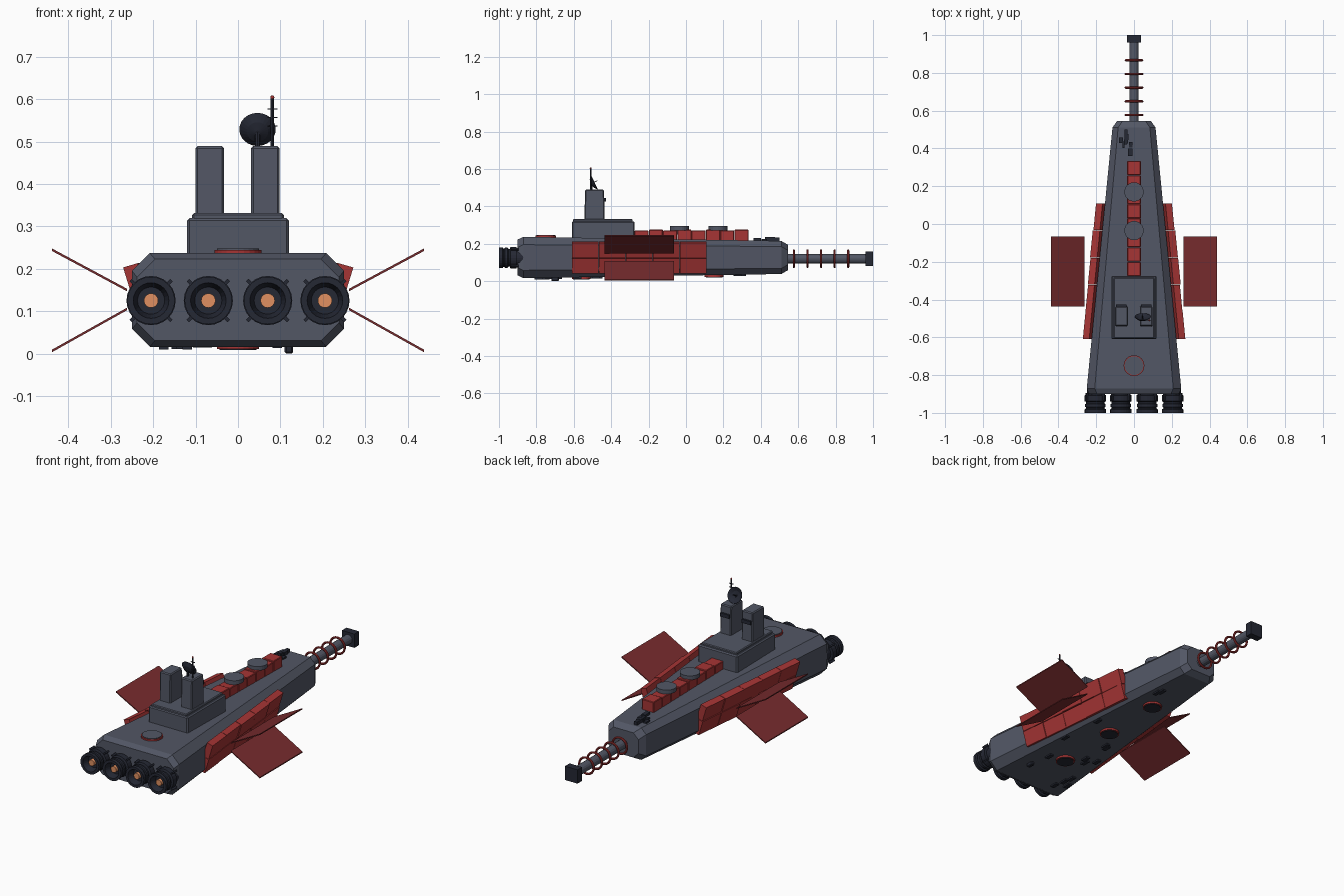
import bpy, bmesh, math, random
from math import pi, cos, sin
from mathutils import Matrix

if "Cube" in bpy.data.objects:
    bpy.data.objects.remove(bpy.data.objects["Cube"])
random.seed(4)

def material(name, rgb):
    m = bpy.data.materials.new(name)
    m.diffuse_color = (*rgb, 1)
    m.use_nodes = True
    m.node_tree.nodes["Principled BSDF"].inputs["Base Color"].default_value = m.diffuse_color
    return m

GREY = material("hull_grey", (0.085, 0.095, 0.13))
DARK = material("dark_steel", (0.018, 0.021, 0.034))
RED = material("armour_red", (0.38, 0.035, 0.035))
FIN = material("fin_red", (0.19, 0.025, 0.028))
GLOW = material("engine_glow", (0.75, 0.28, 0.12))

def add_object(name, bm, mat):
    bmesh.ops.recalc_face_normals(bm, faces=bm.faces)
    me = bpy.data.meshes.new(name)
    bm.to_mesh(me)
    bm.free()
    ob = bpy.data.objects.new(name, me)
    bpy.context.collection.objects.link(ob)
    me.materials.append(mat)
    return ob

def loft(bm, rings, caps=True):
    vs = [[bm.verts.new(p) for p in r] for r in rings]
    n = len(rings[0])
    for a, b in zip(vs, vs[1:]):
        for i in range(n):
            bm.faces.new((a[i], a[(i + 1) % n], b[(i + 1) % n], b[i]))
    if caps:
        bm.faces.new(vs[0])
        bm.faces.new(vs[-1])

def box(name, lo, hi, mat, bevel=0.0, taper=(1, 1)):
    rings = []
    cx, cy = (lo[0] + hi[0]) / 2, (lo[1] + hi[1]) / 2
    hx, hy = (hi[0] - lo[0]) / 2, (hi[1] - lo[1]) / 2
    for z, tx, ty in ((lo[2], 1, 1), (hi[2], *taper)):
        rings.append([(cx + sx * hx * tx, cy + sy * hy * ty, z)
                      for sx, sy in ((-1, -1), (1, -1), (1, 1), (-1, 1))])
    bm = bmesh.new()
    loft(bm, rings)
    ob = add_object(name, bm, mat)
    if bevel:
        mod = ob.modifiers.new("bevel", 'BEVEL')
        mod.width, mod.segments = bevel, 1
    return ob

def lathe(name, profile, mat, matrix, n=24):
    # profile of (radius, height) spun about local z
    bm = bmesh.new()
    loft(bm, [[(r * cos(2 * pi * i / n), r * sin(2 * pi * i / n), h) for i in range(n)]
              for r, h in profile])
    bm.transform(matrix)
    return add_object(name, bm, mat)

def disc(name, x, y, z0, z1, r, mat, n=24):
    return lathe(name, [(r, z0), (r, z1)], mat, Matrix.Translation((x, y, 0)), n)

def half_width(y):
    return 0.25 - 0.135 * (y + 0.87) / 1.37

# main hull: tapering chamfered octagon
def hull_ring(y, shrink=0.0):
    t = (y + 0.87) / 1.37
    w = half_width(y) - shrink
    lo, hi = 0.016 + 0.022 * t + shrink, 0.237 - 0.022 * t - shrink
    c = 0.042 - 0.012 * t
    return [(w, y, lo + c), (w, y, hi - c), (w - c, y, hi), (-w + c, y, hi),
            (-w, y, hi - c), (-w, y, lo + c), (-w + c, y, lo), (w - c, y, lo)]

bm = bmesh.new()
loft(bm, [hull_ring(-0.90, 0.015)] + [hull_ring(y) for y in (-0.87, -0.6, -0.3, 0, 0.25, 0.51)]
     + [hull_ring(0.545, 0.02)])
add_object("hull", bm, GREY)

# slanted side armour plates and crossed fins
ys = [-0.61 + 0.144 * i for i in range(6)]
for s, side in ((-1, "left"), (1, "right")):
    bm = bmesh.new()
    for a, b in zip(ys, ys[1:]):
        for k, (t0, t1) in enumerate(((0, 0.49), (0.51, 1))):
            out = random.uniform(-0.004, 0.002)
            rings = []
            for y in (a + 0.001, b - 0.001):
                w = half_width(y)
                rings.append([(s * (w + 0.05 * t + d), y, 0.04 + 0.163 * t + dz)
                              for t, d, dz in ((t0, out, 0), (t1, out, 0),
                                               (t1, -0.037, 0.01), (t0, -0.037, 0.01))])
            loft(bm, rings)
    add_object("side_armour_" + side, bm, RED)
    for z0, z1, lvl in ((0.15, 0.245, "upper"), (0.105, 0.006, "lower")):
        bm = bmesh.new()
        loft(bm, [[(s * 0.262, y, z0 - 0.003), (s * 0.439, y, z1 - 0.003),
                   (s * 0.439, y, z1 + 0.003), (s * 0.262, y, z0 + 0.003)]
                  for y in (-0.437, -0.065)])
        add_object(f"fin_{lvl}_{side}", bm, FIN)

# engines
for i, x in enumerate((-0.205, -0.07, 0.07, 0.205)):
    M = Matrix.Translation((x, 0, 0.125)) @ Matrix.Rotation(pi / 2, 4, 'X')
    lathe(f"engine_{i}", [(0.045, 0.87), (0.045, 0.905), (0.058, 0.907), (0.058, 0.938),
                          (0.048, 0.942), (0.048, 0.950), (0.054, 0.954), (0.054, 0.968),
                          (0.049, 0.971), (0.049, 0.977), (0.056, 0.981), (0.056, 1.0),
                          (0.042, 1.0), (0.032, 0.965), (0.018, 0.965)], DARK, M)
    lathe(f"engine_core_{i}", [(0.017, 0.955), (0.017, 0.985)], GLOW, M, 16)
    # mounting struts around each nozzle
    for k in range(4):
        bm = bmesh.new()
        bmesh.ops.create_cube(bm, size=1, matrix=M @ Matrix.Rotation(pi / 4 + k * pi / 2, 4, 'Z')
                              @ Matrix.Translation((0.061, 0, 0.915)) @ Matrix.Diagonal((0.014, 0.008, 0.04, 1)))
        add_object(f"engine_strut_{i}_{k}", bm, DARK)

# front barrel with coil rings and square muzzle
B = Matrix.Translation((0, 0, 0.12)) @ Matrix.Rotation(-pi / 2, 4, 'X')
lathe("barrel", [(0.025, 0.53), (0.025, 0.97)], GREY, B, 16)
box("muzzle", (-0.038, 0.96, 0.082), (0.038, 1.0, 0.158), DARK)
for i in range(5):
    bpy.ops.mesh.primitive_torus_add(location=(0, 0.577 + 0.0725 * i, 0.12), rotation=(pi / 2, 0, 0),
                                     major_radius=0.044, minor_radius=0.006,
                                     major_segments=24, minor_segments=8)
    ring = bpy.context.object
    ring.name = f"coil_ring_{i}"
    ring.data.materials.append(RED)

# superstructure and twin towers
box("bridge_base", (-0.12, -0.61, 0.22), (0.12, -0.275, 0.32), GREY, 0.006)
box("bridge_deck", (-0.108, -0.605, 0.31), (0.108, -0.285, 0.331), GREY, 0.004)
for x0, x1, side in ((-0.1, -0.033, "left"), (0.031, 0.098, "right")):
    box("tower_" + side, (x0, -0.543, 0.325), (x1, -0.435, 0.489), GREY, 0.005, (1, 0.94))
    box("tower_visor_" + side, (x0 + 0.006, -0.442, 0.425), (x1 - 0.006, -0.427, 0.445), DARK)

# dish and mast
D = Matrix.Translation((0.046, -0.497, 0.526)) @ Matrix.Rotation(-math.radians(65), 4, 'X')
lathe("dish", [(0.006, -0.014), (0.025, -0.008), (0.043, 0.006), (0.042, 0.008),
               (0.024, -0.004), (0.004, -0.008)], DARK, D)
lathe("dish_feed", [(0.003, -0.01), (0.002, 0.025)], DARK, D, 8)
disc("dish_post", 0.046, -0.505, 0.48, 0.525, 0.006, DARK, 8)
disc("mast", 0.081, -0.51, 0.48, 0.602, 0.004, DARK, 8)
for i, z in enumerate((0.535, 0.555, 0.575)):
    box(f"mast_bar_{i}", (0.069, -0.512, z), (0.093, -0.508, z + 0.003), DARK)
bpy.ops.mesh.primitive_uv_sphere_add(segments=10, ring_count=6, radius=0.005, location=(0.081, -0.51, 0.604))
bpy.context.object.name = "mast_light"
bpy.context.object.data.materials.append(RED)

# segmented red spine
for i in range(8):
    y = -0.275 + 0.0763 * i
    rise = 0.004 * (i % 2)
    box(f"spine_{i}", (-0.036, y, 0.215), (0.036, y + 0.0745, 0.271 + rise), RED, 0.003)

# turret discs on top, sensor discs below
for i, y in enumerate((0.17, -0.035)):
    disc(f"spine_turret_neck_{i}", 0, y, 0.25, 0.28, 0.035, GREY)
    disc(f"spine_turret_{i}", 0, y, 0.272, 0.294, 0.051, GREY)
disc("rear_hatch_rim", 0, -0.75, 0.23, 0.244, 0.055, RED)
disc("rear_hatch", 0, -0.75, 0.23, 0.248, 0.05, GREY)
for i, y in enumerate((0.15, -0.2, -0.56)):
    z = 0.018 + 0.016 * (y + 0.87)
    disc(f"belly_rim_{i}", 0, y, z - 0.012, z + 0.02, 0.05, RED)
    disc(f"belly_hatch_{i}", 0, y, z - 0.015, z + 0.02, 0.044, DARK)

# small deck fittings at the bow
for i in range(9):
    x, y = random.uniform(-0.08, 0.045), random.uniform(0.37, 0.49)
    w, l = random.uniform(0.005, 0.012), random.uniform(0.008, 0.022)
    box(f"bow_fitting_{i}", (x - w, y - l, 0.205), (x + w, y + l, random.uniform(0.222, 0.236)), DARK)

# small fittings under the belly
for i in range(14):
    y = random.uniform(-0.8, 0.35)
    x = random.choice((-1, 1)) * random.uniform(0.06, half_width(y) - 0.05)
    z = 0.016 + 0.016 * (y + 0.87)
    box(f"belly_fitting_{i}", (x - 0.011, y - 0.022, z - 0.008), (x + 0.011, y + 0.022, z + 0.01), DARK)
box("belly_sensor", (0.11, -0.72, 0.0), (0.13, -0.68, 0.03), DARK, 0.004)
